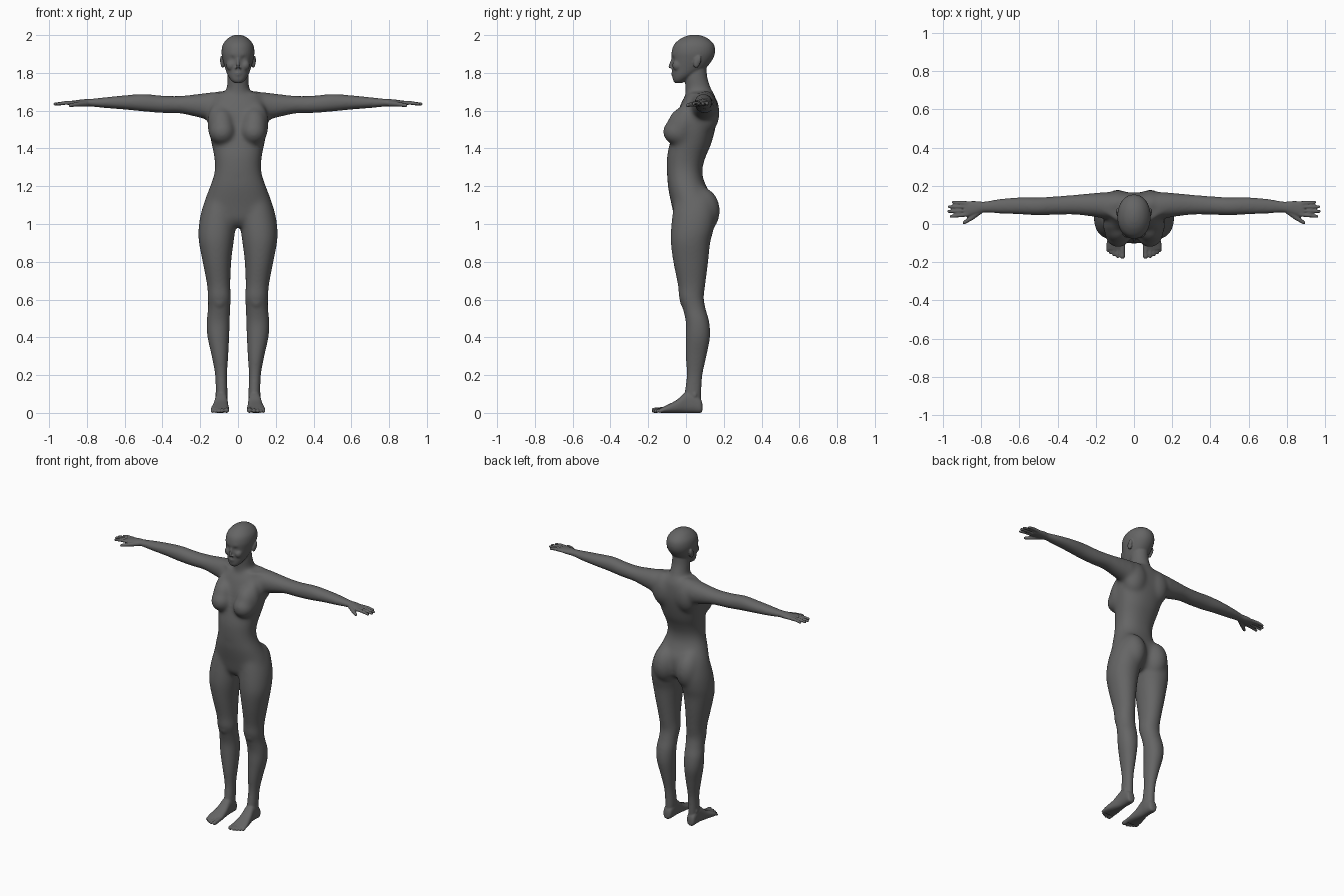
import bpy, bmesh, math
from mathutils import Vector, Matrix

bm = bmesh.new()


def spline(keys, steps=5):
    """Catmull-Rom through the key sections."""
    out = []
    for i in range(len(keys) - 1):
        a, b, c, d = (keys[min(max(i + k, 0), len(keys) - 1)] for k in (-1, 0, 1, 2))
        for s in range(steps):
            t = s / steps
            out.append([0.5 * (2*q + (r - p)*t + (2*p - 5*q + 4*r - w)*t*t + (3*q - p - 3*r + w)*t**3)
                        for p, q, r, w in zip(a, b, c, d)])
    return out + [list(keys[-1])]


def loft(keys, axis, power=2.0, n=40):
    """Sections (t, u0, u1, v0, v1) swept along an axis; each is a superellipse in its box."""
    place = {'X': lambda t, u, v: (t, u, v), 'Y': lambda t, u, v: (u, t, v), 'Z': lambda t, u, v: (u, v, t)}[axis]
    rings = []
    for t, u0, u1, v0, v1 in spline(keys):
        ring = []
        for k in range(n):
            c, s = math.cos(math.tau * k / n), math.sin(math.tau * k / n)
            c = math.copysign(abs(c) ** (2 / power), c)
            s = math.copysign(abs(s) ** (2 / power), s)
            ring.append(bm.verts.new(place(t, (u0 + u1)/2 + c*(u1 - u0)/2, (v0 + v1)/2 + s*(v1 - v0)/2)))
        rings.append(ring)
    for a, b in zip(rings, rings[1:]):
        for k in range(n):
            bm.faces.new((a[k], a[k-1], b[k-1], b[k]))
    bm.faces.new(rings[0])
    bm.faces.new(rings[-1])


def centred(keys):
    return [(z, -w, w, f, b) for z, w, f, b in keys]


def ball(c, r, tilt=0.0):
    m = Matrix.Translation(c) @ Matrix.Rotation(tilt, 4, 'X') @ Matrix.Diagonal((*r, 1))
    bmesh.ops.create_uvsphere(bm, u_segments=32, v_segments=20, radius=1, matrix=m)


def tube(*pts):
    """Rounded chain of (x, y, z, radius)."""
    for x, y, z, r in pts:
        ball((x, y, z), (r, r, r))
    for p, q in zip(pts, pts[1:]):
        a, b = Vector(p[:3]), Vector(q[:3])
        m = Matrix.Translation((a + b)/2) @ (b - a).to_track_quat('Z', 'Y').to_matrix().to_4x4()
        bmesh.ops.create_cone(bm, cap_ends=True, segments=16, radius1=p[3], radius2=q[3],
                              depth=(b - a).length, matrix=m)


# Leg, from ankle to hip
loft([(.04, .062, .113, .0, .078), (.1, .056, .117, -.006, .08), (.2, .058, .121, .004, .087),
      (.3, .052, .139, -.001, .108), (.4, .047, .161, -.001, .127), (.48, .044, .166, -.001, .123),
      (.55, .042, .159, -.016, .104), (.61, .038, .159, -.036, .094), (.68, .041, .164, -.043, .102),
      (.8, .036, .187, -.067, .117), (.9, .024, .206, -.08, .128), (.97, .014, .209, -.08, .146),
      (1.05, .008, .198, -.072, .158), (1.13, .012, .172, -.06, .148), (1.2, .03, .13, -.04, .1)], 'Z', 2.1)
# Buttock
ball((.086, .08, 1.07), (.084, .1, .125))
# Foot and toes
loft([(.087, .078, .102, .012, .045), (.077, .062, .116, 0, .075), (.04, .055, .12, 0, .11),
      (0, .055, .122, 0, .11), (-.05, .051, .132, 0, .068), (-.1, .047, .143, 0, .042),
      (-.135, .05, .142, 0, .026)], 'Y', 2.5)
for x, tip, r in ((.061, -.168, .014), (.085, -.168, .0105), (.104, -.16, .0095), (.121, -.15, .009), (.136, -.138, .0085)):
    tube((x, -.11, .02, r), (x, tip + .015, .014, r), (x, tip, r, r))
# Arm and palm
loft([(.06, .03, .15, 1.57, 1.70), (.14, .025, .167, 1.55, 1.697), (.2, .036, .163, 1.562, 1.69),
      (.3, .049, .153, 1.585, 1.678), (.4, .049, .145, 1.588, 1.679), (.5, .046, .139, 1.596, 1.688),
      (.6, .051, .139, 1.606, 1.681), (.7, .055, .131, 1.614, 1.671), (.78, .061, .117, 1.622, 1.662),
      (.82, .052, .119, 1.623, 1.66), (.86, .04, .119, 1.625, 1.655), (.885, .041, .116, 1.629, 1.652)], 'X', 2.1)
# Fingers and thumb
for y0, y1, tip in ((.05, .04, .957), (.07, .066, .969), (.09, .09, .966), (.108, .113, .945)):
    tube((.87, y0, 1.641, .011), (.915, (y0 + y1)/2, 1.641, .0098), (tip, y1, 1.635, .0078))
tube((.805, .068, 1.638, .016), (.85, .032, 1.634, .0125), (.888, .007, 1.628, .0088))
# Breast, with the slope above and the side
ball((.083, -.047, 1.488), (.07, .076, .07))
ball((.086, -.025, 1.525), (.068, .074, .095), -.3)
ball((.1, -.01, 1.53), (.062, .06, .12), -.25)
# Shoulder blade
ball((.085, .105, 1.59), (.085, .073, .115))
# Collar bone
tube((.015, .005, 1.668, .011), (.08, .022, 1.685, .011), (.15, .07, 1.685, .011))
# Kneecap
ball((.098, -.012, .605), (.034, .021, .05))
# Ankle bones
ball((.112, .045, .095), (.009, .014, .018))
ball((.062, .035, .1), (.008, .014, .018))
# Ear
ball((.081, .058, 1.858), (.012, .018, .032), -.2)
ball((.086, .067, 1.868), (.009, .014, .024), -.2)
# Nose wing
ball((.01, -.074, 1.826), (.007, .01, .007))
# Cheek
ball((.036, -.045, 1.84), (.026, .027, .03))

# Other half
dup = bmesh.ops.duplicate(bm, geom=bm.verts[:] + bm.edges[:] + bm.faces[:])['geom']
bmesh.ops.scale(bm, vec=(-1, 1, 1), verts=[g for g in dup if isinstance(g, bmesh.types.BMVert)])

# Torso
loft(centred([(.985, .03, -.03, .09), (1.02, .13, -.058, .125), (1.06, .187, -.068, .137),
              (1.1, .183, -.076, .14), (1.15, .167, -.087, .134), (1.2, .148, -.096, .108),
              (1.25, .13, -.1, .089), (1.3, .122, -.102, .088), (1.36, .127, -.1, .106),
              (1.42, .139, -.088, .132), (1.5, .155, -.067, .154), (1.57, .163, -.05, .165),
              (1.63, .155, -.03, .164), (1.67, .13, -.01, .157), (1.7, .085, .01, .14)]), 'Z', 2.25)
# Neck
loft(centred([(1.62, .11, -.01, .158), (1.68, .082, -.004, .152), (1.72, .06, -.003, .131),
              (1.78, .055, -.006, .112), (1.86, .052, .0, .108)]), 'Z')
# Head
loft(centred([(1.746, .018, -.058, -.02), (1.76, .036, -.068, .0), (1.785, .053, -.072, .045),
              (1.82, .067, -.073, .1), (1.87, .081, -.075, .14), (1.91, .087, -.076, .154),
              (1.95, .08, -.063, .148), (1.98, .057, -.03, .119), (1.996, .03, .005, .085),
              (2.002, .006, .035, .055)]), 'Z', 2.1)
# Nose
tube((0, -.066, 1.89, .007), (0, -.079, 1.85, .0075), (0, -.086, 1.832, .008))
# Lips
ball((0, -.068, 1.799), (.023, .0095, .0055))
ball((0, -.067, 1.789), (.019, .0095, .006))

bmesh.ops.recalc_face_normals(bm, faces=bm.faces[:])
mesh = bpy.data.meshes.new("body")
bm.to_mesh(mesh)
bm.free()
body = bpy.data.objects.new("body", mesh)
bpy.context.collection.objects.link(body)
bpy.context.view_layer.objects.active = body
body.select_set(True)

# Fuse all parts into one skin
mesh.remesh_voxel_size = 0.006
bpy.ops.object.voxel_remesh()
mesh = body.data

# Sculpted detail: centre, radius, push
dents = [((0, -.1, 1.24), .01, (0, .005, 0))]
for s in (-1, 1):
    dents += [((s*.03, -.07, 1.873), .015, (0, .01, 0)),
              ((s*.031, -.062, 1.872), .009, (0, -.006, 0)),
              ((s*.03, -.07, 1.893), .014, (0, -.002, 0))]
for v in mesh.vertices:
    co = v.co.copy()
    for c, r, push in dents:
        d = (co - Vector(c)).length / r
        if d < 3:
            v.co += Vector(push) * math.exp(-d*d)

# Blend strongly on the trunk, gently on limbs, lightly on hands, feet and face
def blend(name, weight, rounds):
    group = body.vertex_groups.new(name=name)
    for v in mesh.vertices:
        w = min(weight(*v.co), 1)
        if w > 0:
            group.add([v.index], w, 'REPLACE')
    mod = body.modifiers.new(name, 'SMOOTH')
    mod.factor, mod.iterations, mod.vertex_group = .5, rounds, name


blend("trunk", lambda x, y, z: min((.26 - abs(x))/.08, (z - .9)/.1, (1.73 - z)/.05), 55)
blend("limbs", lambda x, y, z: min((.8 - abs(x))/.1, (z - .08)/.1, (1.76 - z)/.05), 22)
blend("face", lambda x, y, z: min((.086 - abs(x))/.01, (z - 1.72)/.03), 3)
blend("skin", lambda x, y, z: 1, 2)
for p in mesh.polygons:
    p.use_smooth = True

grey = bpy.data.materials.new("dark grey")
grey.diffuse_color = (.13, .13, .13, 1)
mesh.materials.clear()
mesh.materials.append(grey)
